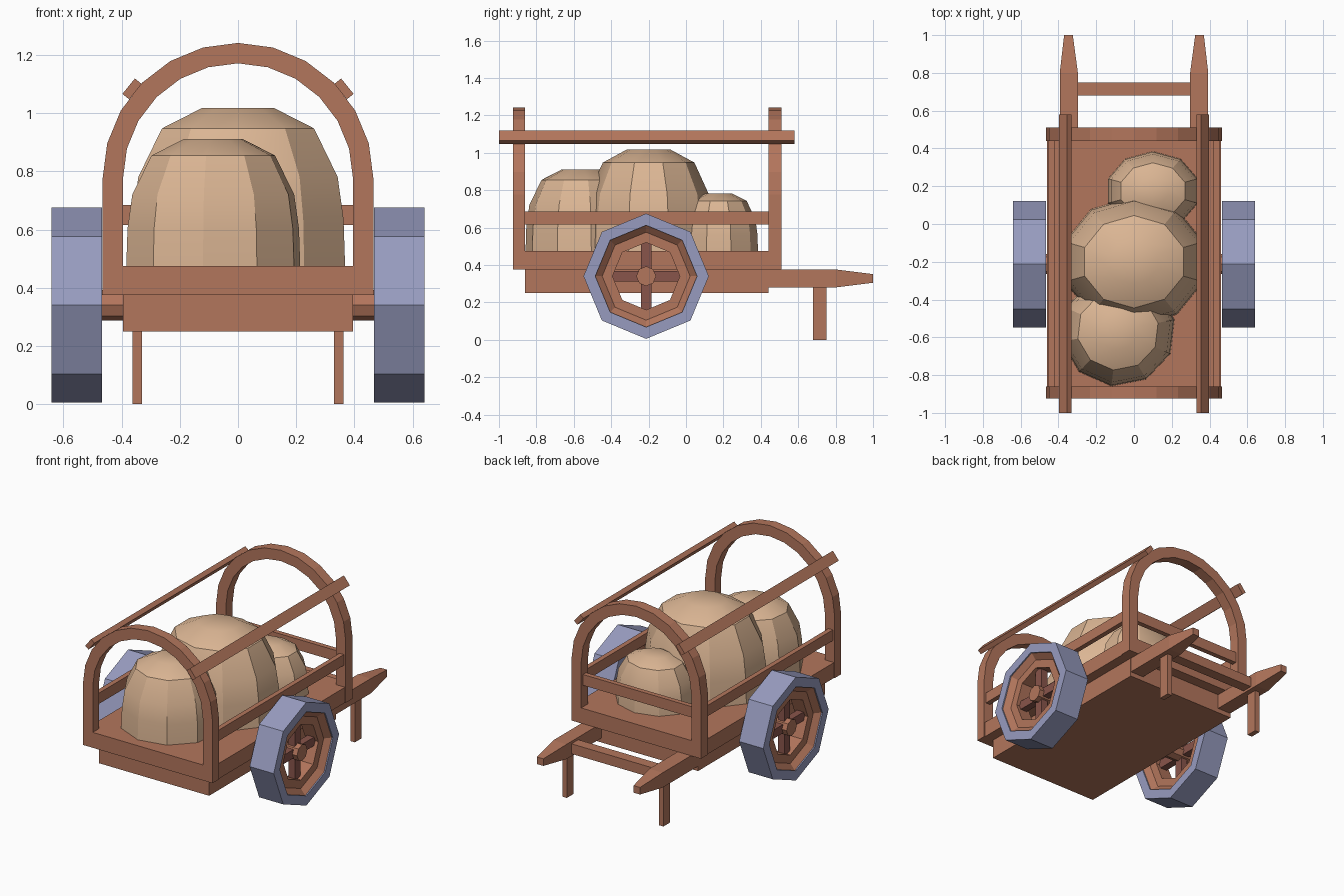
import bpy, bmesh, math
from mathutils import Matrix, Vector

cube = bpy.data.objects.get("Cube")
if cube:
    bpy.data.objects.remove(cube, do_unlink=True)


def material(name, rgb):
    m = bpy.data.materials.new(name)
    m.use_nodes = True
    m.diffuse_color = (*rgb, 1)
    m.node_tree.nodes["Principled BSDF"].inputs["Base Color"].default_value = (*rgb, 1)
    return m


WOOD = material("warm wood", (0.45, 0.18, 0.107))
DARK = material("dark spoke wood", (0.25, 0.09, 0.07))
TYRE = material("blue grey tyre", (0.31, 0.33, 0.52))
SACK = material("sackcloth", (0.71, 0.465, 0.295))


def finish(bm, name, mat):
    bmesh.ops.recalc_face_normals(bm, faces=bm.faces)
    me = bpy.data.meshes.new(name)
    bm.to_mesh(me)
    bm.free()
    me.materials.append(mat)
    ob = bpy.data.objects.new(name, me)
    bpy.context.collection.objects.link(ob)
    return ob


def box(name, lo, hi, mat=WOOD, tilt=0):
    """Box between two corners, optionally tilted about its long y axis."""
    lo, hi = Vector(lo), Vector(hi)
    bm = bmesh.new()
    bmesh.ops.create_cube(bm, size=1)
    bmesh.ops.transform(bm, verts=bm.verts, matrix=Matrix.Translation((lo + hi) / 2)
                        @ Matrix.Rotation(tilt, 4, 'Y') @ Matrix.Diagonal((*(hi - lo), 1)))
    return finish(bm, name, mat)


def skin(bm, rings, closed=False):
    """Join successive rings of points with quads."""
    rows = [[bm.verts.new(p) for p in r] for r in rings]
    n = len(rows[0])
    pairs = list(zip(rows, rows[1:])) + ([(rows[-1], rows[0])] if closed else [])
    for a, b in pairs:
        for i in range(n):
            bm.faces.new((a[i], a[(i + 1) % n], b[(i + 1) % n], b[i]))
    if not closed:
        bm.faces.new(rows[0])
        bm.faces.new(rows[-1])


def arch(name, y0, y1):
    """Bent hoop with straight posts."""
    outer, inner, spring = 0.465, 0.395, 0.776
    path = [(1, 0, 0.375)]
    path += [(math.cos(math.pi * i / 12), math.sin(math.pi * i / 12), spring) for i in range(13)]
    path += [(-1, 0, 0.375)]
    bm = bmesh.new()
    skin(bm, [[(r * c, y, z + r * s) for r, y in
               ((outer, y0), (outer, y1), (inner, y1), (inner, y0))] for c, s, z in path])
    return finish(bm, name, WOOD)


def wheel_ring(name, side, profile, mat):
    """Octagonal ring turned about the axle from (x, radius) points."""
    bm = bmesh.new()
    rings = []
    for i in range(8):
        a = math.pi * i / 4
        rings.append([(side * x, AXLE_Y + r * math.sin(a), AXLE_Z + r * math.cos(a))
                      for x, r in profile])
    skin(bm, rings, closed=True)
    return finish(bm, name, mat)


# Cart bed
box("lower_bed", (-0.395, -0.86, 0.25), (0.395, 0.44, 0.38))
box("upper_bed", (-0.46, -0.86, 0.375), (0.46, 0.44, 0.475))

# Hoops with their cross beams
for end, y0, y1 in (("front", -0.925, -0.86), ("back", 0.44, 0.51)):
    arch(end + "_hoop", y0, y1)
    box(end + "_beam", (-0.395, y0, 0.375), (0.395, y1, 0.475))
box("back_rail", (-0.395, 0.46, 0.615), (0.395, 0.492, 0.685))

# Wheels, rails, handles and legs on both sides
AXLE_Y, AXLE_Z = -0.213, 0.34
for side, word in ((1, "left"), (-1, "right")):
    def sbox(name, x0, x1, y0, y1, z0, z1, **kw):
        xs = sorted((side * x0, side * x1))
        return box(word + name, (xs[0], y0, z0), (xs[1], y1, z1), **kw)

    sbox("_side_rail", 0.42, 0.452, -0.86, 0.44, 0.615, 0.685)
    sbox("_roof_rail", 0.33, 0.398, -1.0, 0.58, 1.068, 1.098, tilt=side * math.radians(51))
    sbox("_leg", 0.33, 0.363, 0.68, 0.75, 0, 0.3)

    # Tapered handle
    bm = bmesh.new()
    skin(bm, [[(side * (cx + w * a), y, cz + h * b)
               for a, b in ((-1, -1), (1, -1), (1, 1), (-1, 1))]
              for y, cx, w, cz, h in ((0.44, 0.345, 0.048, 0.328, 0.048),
                                      (0.8, 0.345, 0.048, 0.328, 0.048),
                                      (1.0, 0.347, 0.023, 0.328, 0.023))])
    finish(bm, word + "_handle", WOOD)

    # Wheel: tyre, stepped rim, spokes, hub
    wheel_ring(word + "_tyre", side,
               ((0.467, 0.272), (0.467, 0.335), (0.64, 0.335), (0.64, 0.272)), TYRE)
    wheel_ring(word + "_rim", side,
               ((0.475, 0.28), (0.632, 0.28), (0.632, 0.272), (0.60, 0.235), (0.60, 0.18),
                (0.507, 0.18), (0.507, 0.235), (0.475, 0.272)), WOOD)
    sbox("_upright_spoke", 0.53, 0.577, AXLE_Y - 0.028, AXLE_Y + 0.028,
         AXLE_Z - 0.2, AXLE_Z + 0.2, mat=DARK)
    sbox("_level_spoke", 0.53, 0.577, AXLE_Y - 0.2, AXLE_Y + 0.2,
         AXLE_Z - 0.028, AXLE_Z + 0.028, mat=DARK)
    bm = bmesh.new()
    bmesh.ops.create_cone(bm, cap_ends=True, segments=8, radius1=0.053, radius2=0.053, depth=0.22,
                          matrix=Matrix.Translation((side * 0.5, AXLE_Y, AXLE_Z))
                          @ Matrix.Rotation(math.pi / 2, 4, 'Y'))
    finish(bm, word + "_hub", WOOD)

box("handle_crossbar", (-0.3, 0.68, 0.295), (0.3, 0.75, 0.36))

# Sacks: faceted domes of stacked rings
DOME = ((1.0, 0.0), (0.985, 0.3), (0.93, 0.56), (0.71, 0.86), (0.34, 0.985))


def sack(name, cx, cy, rx, ry, top, turn):
    base, n = 0.47, 10
    bm = bmesh.new()
    skin(bm, [[(cx + rx * f * math.cos(turn + math.tau * i / n),
                cy + ry * f * math.sin(turn + math.tau * i / n),
                base + (top - base) * h) for i in range(n)] for f, h in DOME])
    bm.faces.ensure_lookup_table()
    bmesh.ops.poke(bm, faces=[bm.faces[-1]], offset=(top - base) * 0.015)
    ob = finish(bm, name, SACK)
    bpy.ops.object.select_all(action='DESELECT')
    ob.select_set(True)
    bpy.context.view_layer.objects.active = ob
    bpy.ops.object.shade_smooth_by_angle(angle=math.radians(30))


sack("large_sack", 0.0, -0.2, 0.387, 0.345, 1.025, math.pi / 10)
sack("front_sack", -0.085, -0.565, 0.305, 0.295, 0.917, 0.2)
sack("back_sack", 0.1, 0.175, 0.25, 0.21, 0.787, math.pi / 10)
